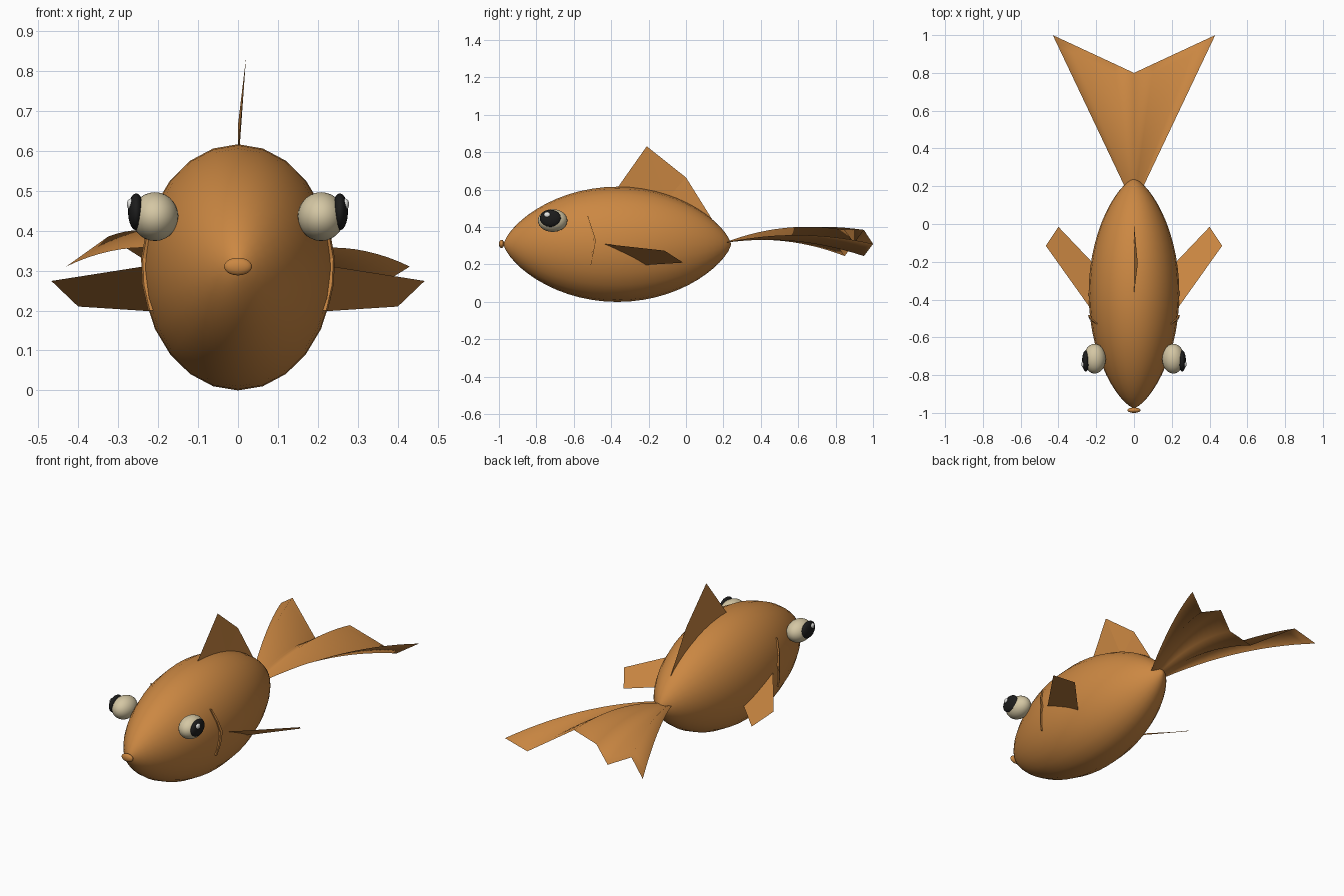
import bpy, bmesh, math
from mathutils import Matrix

if "Cube" in bpy.data.objects:
    bpy.data.objects.remove(bpy.data.objects["Cube"])


def material(name, rgb):
    m = bpy.data.materials.new(name)
    m.diffuse_color = (*rgb, 1)
    m.use_nodes = True
    m.node_tree.nodes["Principled BSDF"].inputs["Base Color"].default_value = m.diffuse_color
    return m


ORANGE = material("orange scales", (0.60, 0.245, 0.055))
CREAM = material("cream eye", (0.66, 0.57, 0.37))
BLACK = material("black pupil", (0.012, 0.012, 0.012))
WHITE = material("white glint", (0.80, 0.80, 0.78))

# body shape: pointed spindle along y with an oval section
MID_Y, HALF_LEN, MID_Z, RX, RZ = -0.367, 0.608, 0.308, 0.24, 0.308


def girth(y):
    u = (y - MID_Y) / HALF_LEN
    return max(0.0, 1 - u * u) ** 0.7


def body_x(y, z):
    g = girth(y)
    return RX * g * math.sqrt(max(0.0, 1 - ((z - MID_Z) / (RZ * g)) ** 2))


def mesh_object(name, verts, faces, mat, smooth=False):
    me = bpy.data.meshes.new(name)
    me.from_pydata(verts, [], faces)
    me.materials.append(mat)
    me.polygons.foreach_set("use_smooth", [smooth] * len(me.polygons))
    ob = bpy.data.objects.new(name, me)
    bpy.context.collection.objects.link(ob)
    return ob


def grid_faces(rows, cols):
    return [(r * cols + c, r * cols + c + 1, (r + 1) * cols + c + 1, (r + 1) * cols + c)
            for r in range(rows - 1) for c in range(cols - 1)]


def ellipsoid(name, centre, radii, mat):
    me = bpy.data.meshes.new(name)
    bm = bmesh.new()
    bmesh.ops.create_uvsphere(bm, u_segments=24, v_segments=14, radius=1)
    bmesh.ops.transform(bm, matrix=Matrix.Translation(centre) @ Matrix.Diagonal((*radii, 1)),
                        verts=bm.verts)
    for f in bm.faces:
        f.smooth = True
    bm.to_mesh(me)
    bm.free()
    me.materials.append(mat)
    ob = bpy.data.objects.new(name, me)
    bpy.context.collection.objects.link(ob)


def build_body(sides=24, rings=28):
    verts, faces = [(0, MID_Y - HALF_LEN, MID_Z)], []
    for i in range(1, rings):
        y = MID_Y - HALF_LEN * math.cos(math.pi * i / rings)
        g = girth(y)
        for s in range(sides):
            a = 2 * math.pi * s / sides
            verts.append((RX * g * math.sin(a), y, MID_Z + RZ * g * math.cos(a)))
    verts.append((0, MID_Y + HALF_LEN, MID_Z))
    last = len(verts) - 1
    for s in range(sides):
        t = (s + 1) % sides
        faces.append((0, 1 + s, 1 + t))
        for i in range(rings - 2):
            b = 1 + i * sides
            faces.append((b + s, b + sides + s, b + sides + t, b + t))
        b = last - sides
        faces.append((b + s, last, b + t))
    ob = mesh_object("body", verts, faces, ORANGE, True)
    bm = bmesh.new()
    bm.from_mesh(ob.data)
    bmesh.ops.recalc_face_normals(bm, faces=bm.faces)
    bm.to_mesh(ob.data)
    bm.free()


def build_tail(steps=14):
    # pleated fan: rays rise and fall alternately towards the rear edge
    rays = [(-0.43, 0.0), (-0.325, 0.075), (-0.105, -0.065), (0, 0.005),
            (0.105, 0.075), (0.325, -0.065), (0.43, 0.0)]
    verts = []
    for i in range(steps + 1):
        t = i / steps
        for x, lift in rays:
            x0 = x * 0.05 / 0.43
            y1 = 0.8 + 0.465 * abs(x)
            verts.append((x0 + (x - x0) * t, 0.2 + (y1 - 0.2) * t,
                          0.315 - 0.005 * t + 0.18 * t * (1 - t) + lift * t))
    faces = [f for f in grid_faces(steps + 1, len(rays))]
    mesh_object("tail_fin", verts, faces, ORANGE, True)


def build_gill(side, label):
    # thin chevron ridge standing just off the cheek
    path = [(-0.527, 0.46), (-0.508, 0.395), (-0.489, 0.33), (-0.499, 0.265), (-0.51, 0.20)]
    verts = []
    for k, (y, z) in enumerate(path):
        w = (0.003, 0.005, 0.007, 0.005, 0.003)[k]
        x = body_x(y, z)
        for dy, dx in ((-w, -0.004), (-w, 0.006), (w, 0.010), (w, -0.004)):
            verts.append((side * (x + dx), y + dy, z))
    faces = [(0, 1, 2, 3), (19, 18, 17, 16)]
    for r in range(4):
        for c in range(4):
            d = (c + 1) % 4
            faces.append((r * 4 + c, r * 4 + 4 + c, r * 4 + 4 + d, r * 4 + d))
    if side < 0:
        faces = [f[::-1] for f in faces]
    mesh_object("gill_" + label, verts, faces, ORANGE)


build_body()
build_tail()
ellipsoid("mouth", (0, -0.986, 0.31), (0.035, 0.014, 0.022), ORANGE)

# back fin: thin sheet leaning slightly at the tip
mesh_object("back_fin",
            [(0, -0.37, 0.605), (0.02, -0.21, 0.832), (0, 0, 0.665), (0, 0.15, 0.425),
             (0, -0.1, 0.55)],
            [(0, 4, 1), (4, 2, 1), (4, 3, 2)], ORANGE)

for side, label in ((1, "right"), (-1, "left")):
    # side fin
    quad = (0, 1, 2, 3) if side > 0 else (3, 2, 1, 0)
    mesh_object("side_fin_" + label,
                [(side * x, y, z) for x, y, z in
                 ((0.225, -0.455, 0.312), (0.467, -0.115, 0.274),
                  (0.40, -0.015, 0.21), (0.20, -0.225, 0.197))],
                [quad], ORANGE)
    build_gill(side, label)
    # eye, pupil and glint
    ellipsoid("eye_" + label, (side * 0.208, -0.713, 0.435), (0.059, 0.079, 0.061), CREAM)
    ellipsoid("pupil_" + label, (side * 0.255, -0.725, 0.447), (0.020, 0.056, 0.046), BLACK)
    ellipsoid("glint_" + label, (side * 0.269, -0.742, 0.466), (0.009, 0.017, 0.014), WHITE)
